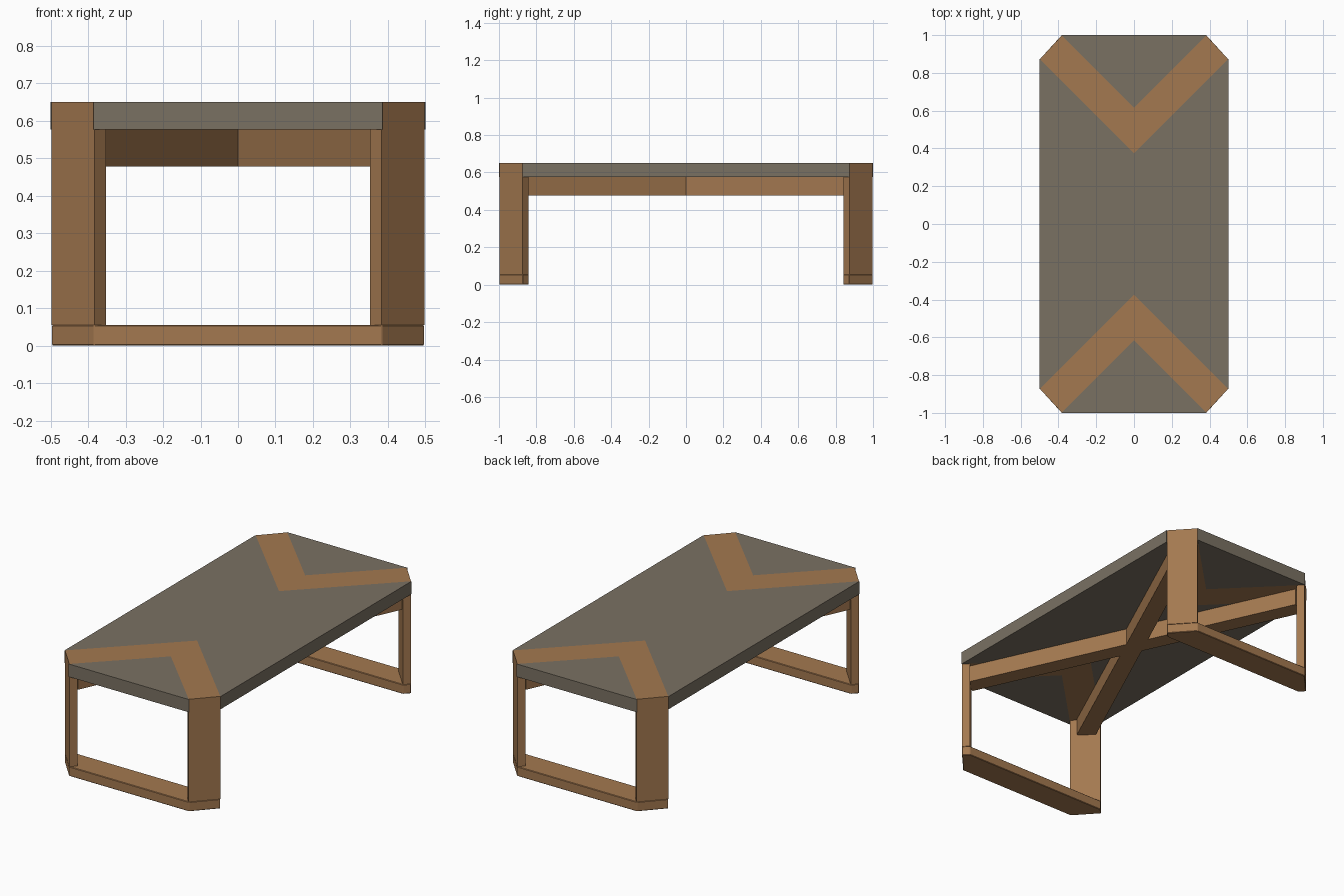
import bpy, bmesh
from mathutils import Vector

if "Cube" in bpy.data.objects:
    bpy.data.objects.remove(bpy.data.objects["Cube"])


def material(name, rgb):
    m = bpy.data.materials.new(name)
    m.diffuse_color = (*rgb, 1.0)
    m.use_nodes = True
    m.node_tree.nodes["Principled BSDF"].inputs["Base Color"].default_value = m.diffuse_color
    return m


WOOD = material("oak_wood", (0.37, 0.19, 0.08))
GREY = material("grey_panel", (0.195, 0.165, 0.124))


def prism(name, outline, z0, z1, mat, bevel=0.0):
    """Extrude a flat outline from z0 up to z1."""
    bm = bmesh.new()
    face = bm.faces.new([bm.verts.new((x, y, z0)) for x, y in outline])
    ext = bmesh.ops.extrude_face_region(bm, geom=[face])
    verts = [g for g in ext["geom"] if isinstance(g, bmesh.types.BMVert)]
    bmesh.ops.translate(bm, verts=verts, vec=(0, 0, z1 - z0))
    bmesh.ops.recalc_face_normals(bm, faces=bm.faces)
    me = bpy.data.meshes.new(name)
    bm.to_mesh(me)
    bm.free()
    me.materials.append(mat)
    ob = bpy.data.objects.new(name, me)
    bpy.context.collection.objects.link(ob)
    if bevel:
        mod = ob.modifiers.new("soft_edges", "BEVEL")
        mod.width = bevel
        mod.segments = 1
    return ob


TOP, UNDER, FOOT = 0.65, 0.576, 0.055

# main grey panel with a notch at each end
prism("centre_panel", [(-0.5, -0.875), (0, -0.375), (0.5, -0.875),
                       (0.5, 0.875), (0, 0.375), (-0.5, 0.875)], UNDER, TOP, GREY)

for sy, end in ((-1, "front"), (1, "back")):
    # triangular grey end panel
    prism(end + "_panel", [(-0.385, sy), (0.385, sy), (0, 0.615 * sy)], UNDER, TOP, GREY)
    # wooden V band set into the top
    band = [(-0.498, 0.873), (-0.383, 0.998), (0, 0.615),
            (0.383, 0.998), (0.498, 0.873), (0, 0.375)]
    prism(end + "_v_band", [(x, y * sy) for x, y in band], UNDER, TOP, WOOD)
    # floor rail with clipped corners
    rail = [(-0.384, 0.998), (0.384, 0.998), (0.498, 0.873),
            (0.467, 0.842), (-0.467, 0.842), (-0.498, 0.873)]
    prism(end + "_floor_rail", [(x, y * sy) for x, y in rail], 0, FOOT, WOOD, 0.003)
    # diagonal plank legs
    for sx, side in ((-1, "left"), (1, "right")):
        leg = [(0.498, 0.873), (0.383, 0.998), (0.352, 0.967), (0.467, 0.842)]
        prism(f"{end}_{side}_leg", [(x * sx, y * sy) for x, y in leg], FOOT, UNDER, WOOD)

# crossed braces under the top, from leg to opposite leg
for sx, side in ((1, "right"), (-1, "left")):
    tip = Vector((0.418 * sx, 0.91))
    d = tip.normalized()
    n = Vector((-d.y, d.x)) * 0.05
    prism(side + "_cross_brace", [tip + n, tip - n, -tip - n, -tip + n], 0.478, UNDER, WOOD)
